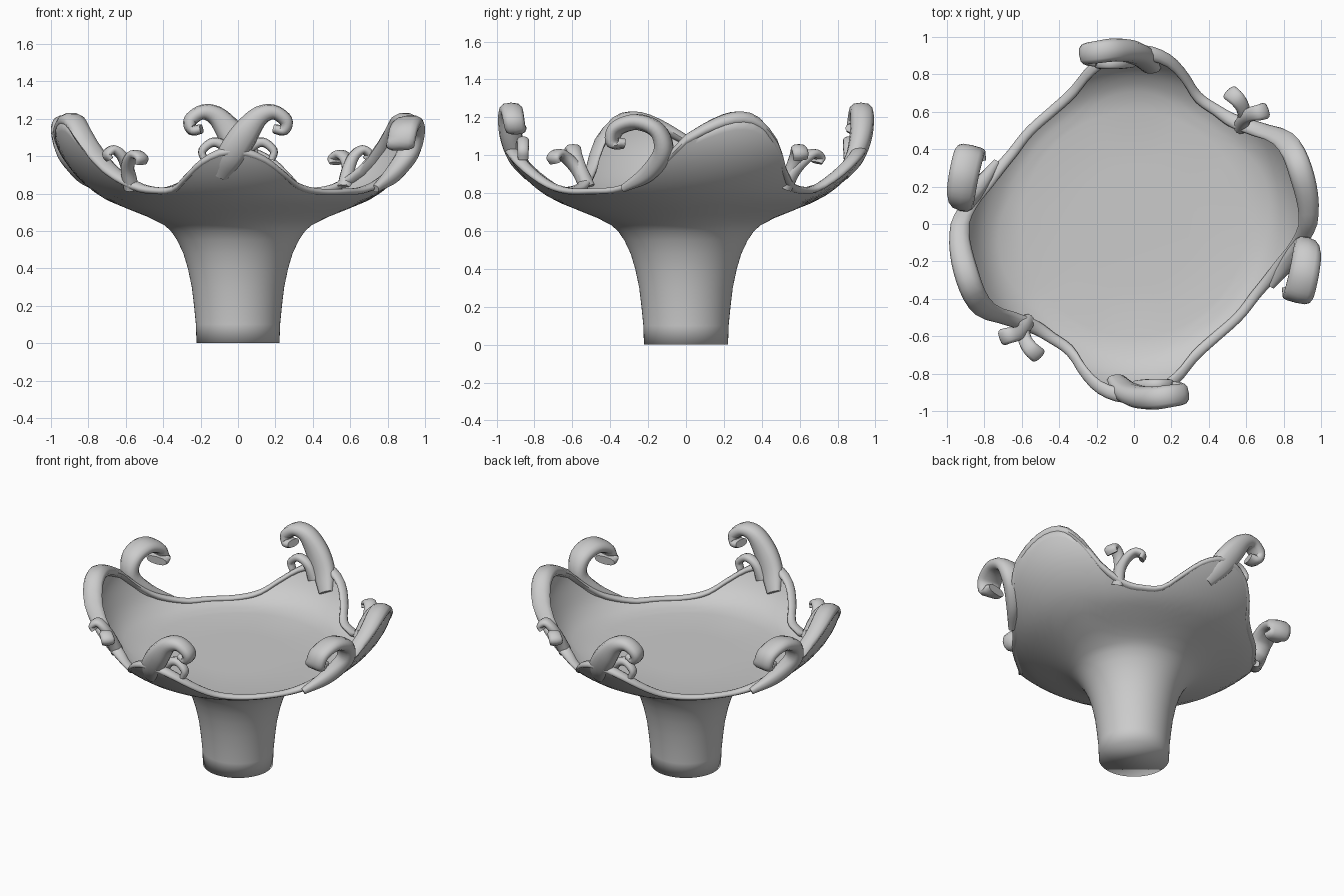
import bpy, bmesh, math
from mathutils import Vector, Matrix

if "Cube" in bpy.data.objects:
    bpy.data.objects.remove(bpy.data.objects["Cube"])


def interp(table, x):
    # smooth (eased-tangent) lookup in a table of (x, value)
    n = len(table)
    if x <= table[0][0]:
        return table[0][1]
    for i in range(n - 1):
        (x0, y0), (x1, y1) = table[i], table[i + 1]
        if x <= x1:
            def slope(k):
                a, b = table[max(k - 1, 0)], table[min(k + 1, n - 1)]
                return (b[1] - a[1]) / (b[0] - a[0])
            h, t = x1 - x0, (x - x0) / (x1 - x0)
            return (y0 * (1 + 2 * t) * (1 - t) ** 2 + slope(i) * h * t * (1 - t) ** 2
                    + y1 * t * t * (3 - 2 * t) + slope(i + 1) * h * t * t * (t - 1))
    return table[-1][1]


# outer radius by height, inner radius by height, rim height by angle (half turn)
OUTER = [(0, .222), (.1, .225), (.2, .235), (.3, .247), (.45, .282), (.55, .325), (.62, .38),
         (.67, .47), (.72, .595), (.77, .71), (.85, .82), (.95, .91), (1.05, .965), (1.15, .99), (1.3, .995)]
INNER = [(.77, .6), (.785, .68), (.82, .75), (.87, .81), (.95, .865), (1.05, .91), (1.15, .925), (1.3, .925)]
RIM = [(0, 1.08), (8, 1.15), (16, 1.19), (23, 1.17), (30, 1.06), (36, .93), (45, .84), (55, .815),
       (64, .825), (71, .89), (78, .97), (85, 1.02), (92, 1.02), (99, .98), (106, .91),
       (114, .84), (125, .81), (140, .81), (152, .82), (165, .88), (173, .97), (180, 1.08)]


def rim_z(deg):
    return interp(RIM, deg % 180)


def finish(bm, name, angle=60):
    bmesh.ops.recalc_face_normals(bm, faces=bm.faces)
    me = bpy.data.meshes.new(name)
    bm.to_mesh(me)
    bm.free()
    ob = bpy.data.objects.new(name, me)
    bpy.context.collection.objects.link(ob)
    bpy.ops.object.select_all(action='DESELECT')
    ob.select_set(True)
    bpy.context.view_layer.objects.active = ob
    bpy.ops.object.shade_smooth_by_angle(angle=math.radians(angle))
    return ob


def bridge(bm, a, b):
    for i in range(len(a)):
        j = (i + 1) % len(a)
        bm.faces.new((a[i], a[j], b[j], b[i]))


# Stem and four-lobed bowl as one shell
N = 120
bm = bmesh.new()
stem_z = [0, .1, .2, .3, .4, .48, .55, .6]


def ring(fn):
    out = []
    for i in range(N):
        d = 360 * i / N
        r, z = fn(d)
        a = math.radians(d)
        out.append(bm.verts.new((r * math.cos(a), r * math.sin(a), z)))
    return out


def outer_at(t):
    def fn(d):
        z = .63 + (rim_z(d) - .63) * t
        return interp(OUTER, z), z
    return fn


def inner_at(t):
    def fn(d):
        z = rim_z(d) + (.77 - rim_z(d)) * t
        return interp(INNER, z), z
    return fn


rings = [ring(lambda d, z=z: (interp(OUTER, z), z)) for z in stem_z]
rings += [ring(outer_at(k / 10)) for k in range(11)]
rings += [ring(inner_at(k / 10)) for k in range(11)]
rings.append(ring(lambda d: (.3, .768)))
for a, b in zip(rings, rings[1:]):
    bridge(bm, a, b)
bm.faces.new(rings[0])
centre = bm.verts.new((0, 0, .768))
for i in range(N):
    bm.faces.new((rings[-1][i], rings[-1][(i + 1) % N], centre))
finish(bm, "stem_and_bowl", 100)

# Rolled rim, thicker along the two wide lobes
bm = bmesh.new()
THICK = [(0, .05), (15, .065), (28, .06), (42, .045), (55, .03), (75, .034), (90, .04), (110, .03), (150, .028), (180, .05)]
loops = []
for i in range(N):
    d = 360 * i / N
    a, z = math.radians(d), rim_z(d)
    w = interp(THICK, d % 180)
    rc = interp(OUTER, z) - w * .9
    loop = []
    for k in range(10):
        b = math.tau * k / 10
        r = rc + w * math.cos(b)
        loop.append(bm.verts.new((r * math.cos(a), r * math.sin(a), z + w * .65 * math.sin(b))))
    loops.append(loop)
for i in range(N):
    bridge(bm, loops[i], loops[(i + 1) % N])
finish(bm, "rolled_rim")


def sweep(name, pts, side, turn):
    # pts: (x, y, z, half width along side, half thickness); oval section, capped ends
    side = Vector(side).normalized()
    cols = [[(i, p[c]) for i, p in enumerate(pts)] for c in range(5)]
    steps = (len(pts) - 1) * 5
    samples = [[interp(c, k / 5) for c in cols] for k in range(steps + 1)]
    bm = bmesh.new()
    prev = None
    for k, s in enumerate(samples):
        a, b = samples[max(k - 1, 0)], samples[min(k + 1, steps)]
        tan = (Vector(b[:3]) - Vector(a[:3])).normalized()
        nor = tan.cross(side).normalized()
        wid = nor.cross(tan).normalized()
        loop = []
        for q in range(12):
            ang = math.tau * q / 12
            c, n = math.cos(ang), math.sin(ang)
            c = math.copysign(abs(c) ** .7, c)
            loop.append(bm.verts.new(Vector(s[:3]) + wid * s[3] * c + nor * s[4] * n))
        if prev:
            bridge(bm, prev, loop)
        else:
            bm.faces.new(loop)
        prev = loop
    bm.faces.new(prev)
    bm.transform(Matrix.Rotation(turn, 4, 'Z'))
    finish(bm, name, 50)


# Scrolls and sprigs, repeated by a half turn
for tag, turn in (("a", 0), ("b", math.pi)):
    # wave-shaped scroll on the wide side lobe
    sweep("side_scroll_" + tag, [
        (.735, -.33, .825, .02, .02), (.83, -.2, .905, .045, .045), (.91, -.12, 1.02, .06, .05),
        (.925, -.15, 1.13, .075, .045), (.91, -.26, 1.175, .08, .042), (.885, -.365, 1.14, .08, .038),
        (.87, -.385, 1.07, .075, .034), (.86, -.33, 1.06, .07, .028)], (1, -.25, .1), turn)
    # tall scroll rising from the narrow lobe
    sweep("tall_scroll_" + tag, [
        (-.1, -.83, .9, .03, .05), (-.04, -.895, 1.0, .05, .075), (.03, -.925, 1.11, .06, .075),
        (.11, -.93, 1.21, .062, .055), (.19, -.92, 1.235, .06, .04), (.255, -.91, 1.19, .057, .037),
        (.245, -.9, 1.14, .054, .03), (.195, -.89, 1.145, .05, .025)], (.1, -1, 0), turn)
    # small curl tucked inside the tall scroll
    sweep("inner_curl_" + tag, [
        (.02, -.87, .95, .035, .04), (.06, -.865, 1.04, .035, .03), (.13, -.86, 1.075, .032, .025),
        (.19, -.86, 1.03, .03, .022), (.18, -.86, .98, .028, .018)], (0, -1, 0), turn)
    # forked sprig on the low rim
    sweep("sprig_left_" + tag, [
        (-.57, -.52, .83, .04, .04), (-.59, -.56, .93, .035, .034), (-.62, -.585, 1.0, .038, .028),
        (-.665, -.595, 1.035, .042, .024), (-.7, -.605, 1.01, .044, .022), (-.685, -.605, .98, .04, .016)],
        (.35, -1, 0), turn)
    sweep("sprig_right_" + tag, [
        (-.57, -.52, .83, .04, .04), (-.59, -.57, .92, .035, .034), (-.58, -.625, .98, .038, .028),
        (-.55, -.67, 1.01, .042, .024), (-.515, -.7, .99, .044, .022), (-.52, -.69, .96, .04, .016)],
        (-1, -1, 0), turn)
